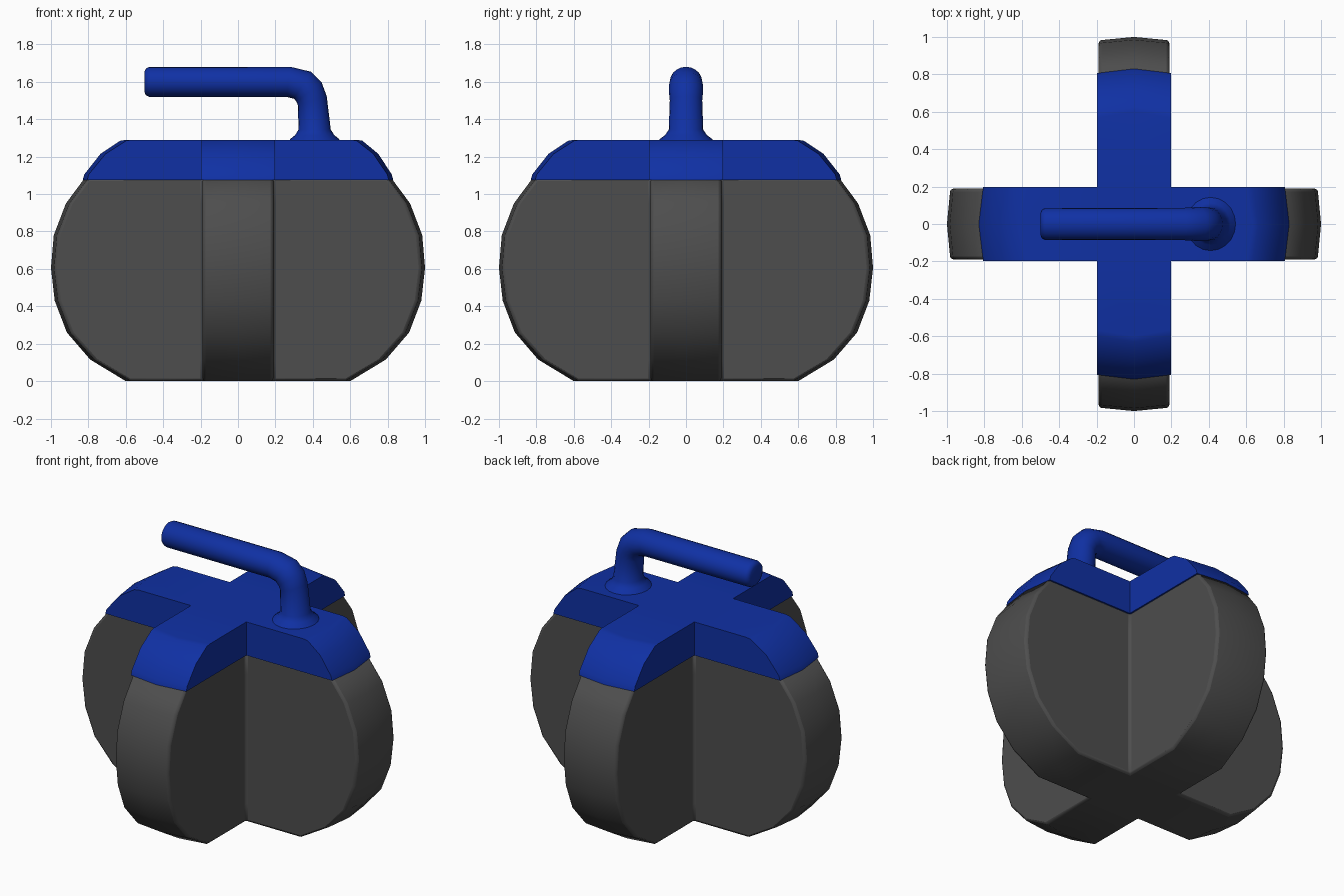
import bpy, bmesh, math

if "Cube" in bpy.data.objects:
    bpy.data.objects.remove(bpy.data.objects["Cube"])


def material(name, rgb):
    m = bpy.data.materials.new(name)
    m.diffuse_color = (*rgb, 1)
    m.use_nodes = True
    m.node_tree.nodes["Principled BSDF"].inputs["Base Color"].default_value = m.diffuse_color
    return m


GREY = material("stone grey", (0.075, 0.075, 0.075))
BLUE = material("plastic blue", (0.005, 0.03, 0.37))


def loft(name, rings, mat, angle):
    """Skin equal-length rings of points and close both ends."""
    bm = bmesh.new()
    rows = [[bm.verts.new(p) for p in ring] for ring in rings]
    for a, b in zip(rows, rows[1:]):
        for i in range(len(a)):
            j = (i + 1) % len(a)
            bm.faces.new((a[i], a[j], b[j], b[i]))
    bm.faces.new(rows[0][::-1])
    bm.faces.new(rows[-1])
    bmesh.ops.recalc_face_normals(bm, faces=bm.faces)
    me = bpy.data.meshes.new(name)
    bm.to_mesh(me)
    bm.free()
    me.materials.append(mat)
    ob = bpy.data.objects.new(name, me)
    bpy.context.collection.objects.link(ob)
    bpy.ops.object.select_all(action='DESELECT')
    ob.select_set(True)
    bpy.context.view_layer.objects.active = ob
    bpy.ops.object.shade_smooth_by_angle(angle=math.radians(angle))
    return ob


def cross_ring(r, z, w, extra=0.0):
    """Plus-shaped outline whose arm ends follow a circle of radius r."""
    pts = []
    for k in range(4):
        c, s = ((1, 0), (0, 1), (-1, 0), (0, -1))[k]
        q = r + (extra if k == 0 else 0)
        e = math.sqrt(q * q - w * w)
        for x, y in ((e, -w), (q, 0), (e, w), (w, w)):
            pts.append((x * c - y * s, x * s + y * c, z))
    return pts


# Stone body
body_profile = [(0.60, 0.0), (0.79, 0.115), (0.915, 0.26), (0.98, 0.43),
                (1.0, 0.605), (0.985, 0.78), (0.92, 0.95), (0.82, 1.085)]
body = loft("stone_body", [cross_ring(r, z, 0.189) for r, z in body_profile], GREY, 80)
bev = body.modifiers.new("soft edges", 'BEVEL')
bev.width, bev.segments = 0.015, 2
bev.limit_method, bev.angle_limit = 'ANGLE', math.radians(60)

# Blue cap, a little longer at the top under the handle foot
cap_profile = [(0.83, 1.075, 0), (0.822, 1.105, 0), (0.735, 1.215, 0.015),
               (0.63, 1.285, 0.035), (0.60, 1.29, 0.035)]
loft("top_cap", [cross_ring(r, z, 0.197, e) for r, z, e in cap_profile], BLUE, 50)

# Handle: centre x, z, lean from vertical in degrees, radius
path = [(0.41, 1.28, 0, 0.14), (0.41, 1.295, 0, 0.13), (0.41, 1.315, 0, 0.105),
        (0.41, 1.345, 0, 0.086), (0.397, 1.50, 18, 0.081), (0.38, 1.545, 38, 0.085),
        (0.345, 1.582, 58, 0.085), (0.27, 1.60, 83, 0.081), (-0.475, 1.60, 90, 0.08),
        (-0.492, 1.60, 90, 0.072), (-0.5, 1.60, 90, 0.055)]
rings = []
for x, z, lean, r in path:
    t = math.radians(lean)
    ring = []
    for i in range(20):
        a = math.tau * i / 20
        u, v = r * math.cos(a), r * 1.07 * math.sin(a)
        ring.append((x + u * math.cos(t), v, z + u * math.sin(t)))
    rings.append(ring)
loft("handle", rings, BLUE, 60)
